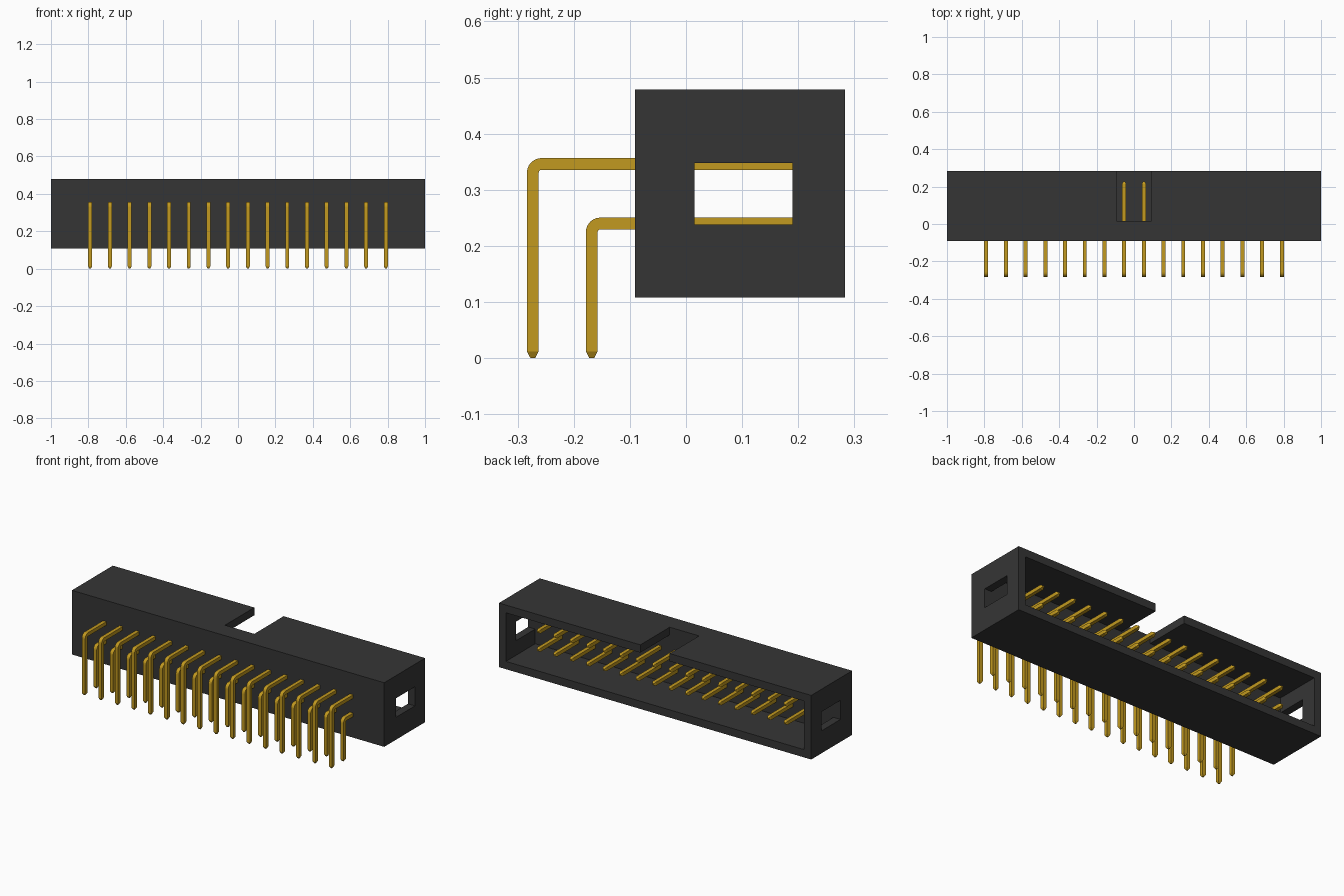
import bpy, bmesh, math
from mathutils import Vector

cube = bpy.data.objects.get("Cube")
if cube:
    bpy.data.objects.remove(cube, do_unlink=True)


def material(name, rgb, rough):
    m = bpy.data.materials.new(name)
    m.use_nodes = True
    m.diffuse_color = (*rgb, 1)
    bsdf = m.node_tree.nodes["Principled BSDF"]
    bsdf.inputs["Base Color"].default_value = (*rgb, 1)
    bsdf.inputs["Roughness"].default_value = rough
    return m


black = material("black plastic", (0.036, 0.036, 0.036), 0.6)
gold = material("gold metal", (0.54, 0.32, 0.014), 0.4)


def add_object(name, bm, mat):
    bmesh.ops.recalc_face_normals(bm, faces=bm.faces)
    mesh = bpy.data.meshes.new(name)
    bm.to_mesh(mesh)
    bm.free()
    mesh.materials.append(mat)
    obj = bpy.data.objects.new(name, mesh)
    bpy.context.collection.objects.link(obj)
    return obj


def box(name, low, high, mat):
    bm = bmesh.new()
    bmesh.ops.create_cube(bm, size=1)
    low, high = Vector(low), Vector(high)
    for v in bm.verts:
        v.co = (low + high) / 2 + v.co * (high - low)
    return add_object(name, bm, mat)


# Shell dimensions
FRONT, BACK, BOTTOM, TOP = -0.091, 0.283, 0.108, 0.479
FLOOR, WALL = 0.015, 0.045
housing = box("housing", (-1, FRONT, BOTTOM), (1, BACK, TOP), black)

# Socket cavity, key notch in the top wall, and window through both end walls
cutters = [
    box("cavity_cutter", (WALL - 1, FLOOR, BOTTOM + WALL),
        (1 - WALL, BACK + 0.1, TOP - WALL), black),
    box("notch_cutter", (-0.094, FLOOR, 0.3), (0.094, BACK + 0.1, TOP + 0.1), black),
    box("window_cutter", (-1.1, FLOOR, 0.238), (1.1, 0.19, 0.348), black),
]
bpy.context.view_layer.objects.active = housing
for cutter in cutters:
    cutter.hide_render = True
    mod = housing.modifiers.new(cutter.name, "BOOLEAN")
    mod.operation = "DIFFERENCE"
    mod.solver = "EXACT"
    mod.object = cutter
    bpy.ops.object.modifier_apply(modifier=mod.name)
    bpy.data.objects.remove(cutter, do_unlink=True)

# Right-angle square pins with tapered tips
HALF, BEND, TIP, PIN_END = 0.0105, 0.0155, 0.012, 0.227
COUNT, PITCH = 16, 0.1054


def pin_row(name, y, z):
    # Each station: centre of the section, its outward direction, half width
    down, out = Vector((0, -1, 0)), Vector((0, 0, 1))
    path = [(Vector((0, y, 0)), down, HALF * 0.4),
            (Vector((0, y, TIP)), down, HALF)]
    pivot = Vector((0, y + BEND, z - BEND))
    for i in range(7):
        a = math.radians(15 * i)
        side = Vector((0, -math.cos(a), math.sin(a)))
        path.append((pivot + side * BEND, side, HALF))
    path += [(Vector((0, PIN_END - TIP, z)), out, HALF),
             (Vector((0, PIN_END, z)), out, HALF * 0.4)]

    bm = bmesh.new()
    across = Vector((1, 0, 0))
    rings = []
    for centre, side, w in path:
        rings.append([bm.verts.new(centre + across * sx * w + side * sy * w)
                      for sx, sy in ((-1, -1), (1, -1), (1, 1), (-1, 1))])
    for a, b in zip(rings, rings[1:]):
        for i in range(4):
            j = (i + 1) % 4
            bm.faces.new((a[i], a[j], b[j], b[i]))
    bm.faces.new(rings[0])
    bm.faces.new(rings[-1])
    row = add_object(name, bm, gold)
    row.location.x = -PITCH * (COUNT - 1) / 2
    array = row.modifiers.new("repeat", "ARRAY")
    array.count = COUNT
    array.use_relative_offset = False
    array.use_constant_offset = True
    array.constant_offset_displace = (PITCH, 0, 0)


pin_row("upper_pins", -0.273, 0.346)
pin_row("lower_pins", -0.168, 0.240)
